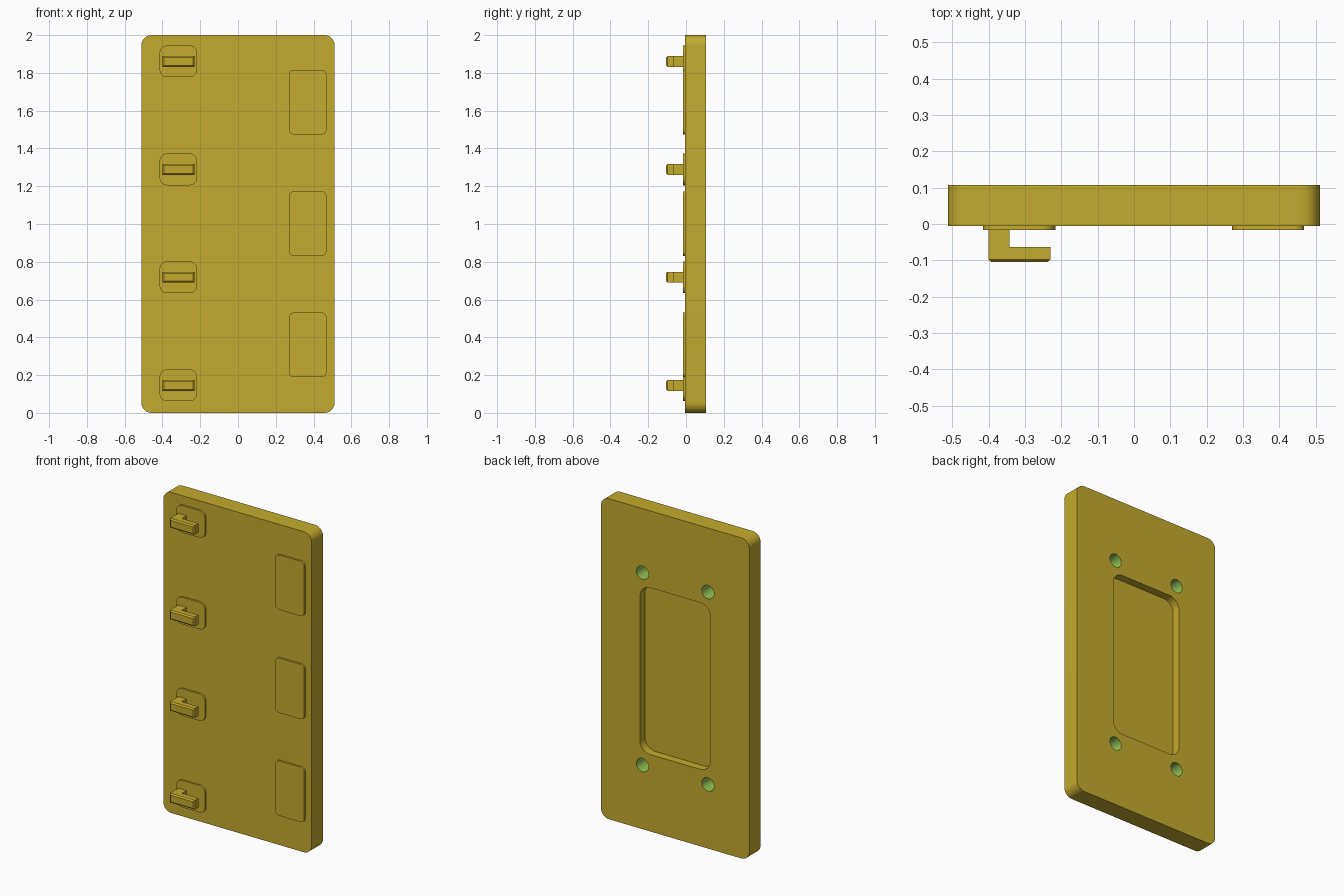
import bpy, bmesh, math

if "Cube" in bpy.data.objects:
    bpy.data.objects.remove(bpy.data.objects["Cube"])


def material(name, rgb):
    m = bpy.data.materials.new(name)
    m.diffuse_color = (*rgb, 1.0)
    m.use_nodes = True
    m.node_tree.nodes["Principled BSDF"].inputs["Base Color"].default_value = m.diffuse_color
    return m


GOLD = material("gold", (0.55, 0.41, 0.028))
GREEN = material("green", (0.30, 0.55, 0.09))


def rounded(x0, x1, z0, z1, r, n=8):
    """Outline of a rounded rectangle in the xz plane."""
    pts = []
    for cx, cz, a in ((x1 - r, z1 - r, 0), (x0 + r, z1 - r, 90),
                      (x0 + r, z0 + r, 180), (x1 - r, z0 + r, 270)):
        for i in range(n + 1):
            t = math.radians(a + 90 * i / n)
            pts.append((cx + r * math.cos(t), cz + r * math.sin(t)))
    return pts


def circle(cx, cz, r, n=32):
    return [(cx + r * math.cos(math.tau * i / n),
             cz + r * math.sin(math.tau * i / n)) for i in range(n)]


def finish(name, bm, smooth=True):
    bmesh.ops.recalc_face_normals(bm, faces=bm.faces)
    me = bpy.data.meshes.new(name)
    bm.to_mesh(me)
    bm.free()
    me.materials.append(GOLD)
    ob = bpy.data.objects.new(name, me)
    bpy.context.collection.objects.link(ob)
    if smooth:
        shade(ob)
    return ob


def activate(ob):
    bpy.ops.object.select_all(action='DESELECT')
    ob.select_set(True)
    bpy.context.view_layer.objects.active = ob


def shade(ob):
    activate(ob)
    bpy.ops.object.shade_smooth_by_angle(angle=math.radians(30))


def slab(name, outline, y0, y1, smooth=True):
    """Extrude an xz outline from y0 to y1."""
    bm = bmesh.new()
    face = bm.faces.new([bm.verts.new((x, y0, z)) for x, z in outline])
    ext = bmesh.ops.extrude_face_region(bm, geom=[face])
    for v in ext["geom"]:
        if isinstance(v, bmesh.types.BMVert):
            v.co.y = y1
    return finish(name, bm, smooth)


# Main plate with a rear recess and four screw holes
FRONT, BACK, HOLE_R = -0.005, 0.107, 0.042
HOLES = [(sx * 0.226, 1 + sz * 0.60) for sx in (-1, 1) for sz in (-1, 1)]
plate = slab("plate", rounded(-0.512, 0.512, 0, 2, 0.055), FRONT, BACK, False)
cutters = [slab("recess_cutter", rounded(-0.243, 0.243, 0.48, 1.52, 0.07),
                BACK - 0.05, BACK + 0.1, False)]
for x, z in HOLES:
    cutters.append(slab("hole_cutter", circle(x, z, HOLE_R), FRONT + 0.012, BACK + 0.1, False))
for c in cutters:
    activate(plate)
    mod = plate.modifiers.new("cut", 'BOOLEAN')
    mod.operation, mod.solver, mod.object = 'DIFFERENCE', 'EXACT', c
    bpy.ops.object.modifier_apply(modifier=mod.name)
    bpy.data.objects.remove(c)

# Green inside the screw holes
plate.data.materials.clear()
plate.data.materials.append(GOLD)
plate.data.materials.append(GREEN)
for p in plate.data.polygons:
    c = p.center
    inside = any(math.hypot(c.x - x, c.z - z) < HOLE_R + 0.002 for x, z in HOLES)
    p.material_index = int(inside and FRONT + 0.005 < c.y < BACK - 0.005)
shade(plate)

# Right-hand contact pads
for i, z in enumerate((0.36, 1.002, 1.645)):
    slab(f"wide_pad_{i + 1}", rounded(0.27, 0.468, z - 0.171, z + 0.171, 0.025), -0.017, FRONT)

# Left-hand pads, each carrying an L-shaped hook
for i, z in enumerate((0.146, 0.718, 1.289, 1.861)):
    slab(f"hook_pad_{i + 1}", rounded(-0.415, -0.216, z - 0.084, z + 0.084, 0.04), -0.017, FRONT)
    bm = bmesh.new()
    profile = [(-0.40, -0.017), (-0.40, -0.105), (-0.23, -0.105),
               (-0.23, -0.063), (-0.343, -0.063), (-0.343, -0.017)]
    face = bm.faces.new([bm.verts.new((x, y, z - 0.029)) for x, y in profile])
    ext = bmesh.ops.extrude_face_region(bm, geom=[face])
    for v in ext["geom"]:
        if isinstance(v, bmesh.types.BMVert):
            v.co.z = z + 0.029
    # Chamfer round the hook's front face
    rim = [e for e in bm.edges if all(v.co.y < -0.1 for v in e.verts)]
    bmesh.ops.bevel(bm, geom=rim, offset=0.008, segments=1, affect='EDGES')
    finish(f"hook_{i + 1}", bm, False)
